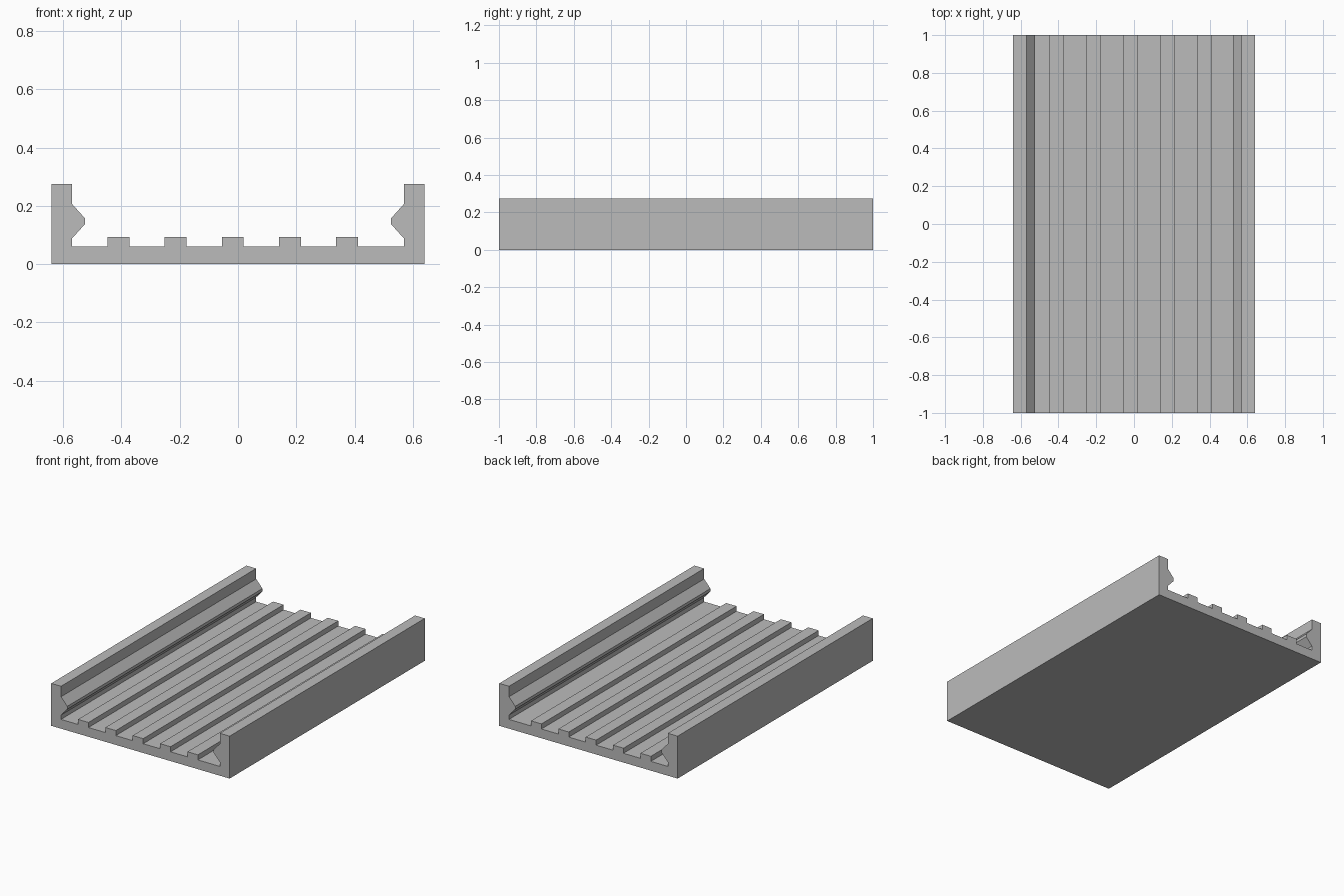
import bpy
import bmesh

cube = bpy.data.objects.get("Cube")
if cube:
    bpy.data.objects.remove(cube, do_unlink=True)

HALF_W, HALF_L, HEIGHT, FLOOR = 0.64, 1.0, 0.275, 0.06
WALL_IN, RIDGE_IN = 0.57, 0.525
RIB_TOP, RIB_W, RIB_PITCH, RIB_START, RIB_COUNT = 0.093, 0.075, 0.1963, -0.448, 5

# Single plain grey material
grey = bpy.data.materials.new("light_grey")
grey.use_nodes = True
colour = (0.5, 0.5, 0.5, 1)
grey.diffuse_color = colour
grey.node_tree.nodes["Principled BSDF"].inputs["Base Color"].default_value = colour


def wall(side):
    """Wall outline from the floor up to the outer top edge, with its ridge."""
    inner = [(WALL_IN, FLOOR), (WALL_IN, 0.088), (RIDGE_IN, 0.138),
             (RIDGE_IN, 0.157), (WALL_IN, 0.207), (WALL_IN, HEIGHT),
             (HALF_W, HEIGHT)]
    return [(side * x, z) for x, z in inner]


# Channel cross-section: base, left wall, ribbed floor, right wall
profile = [(-HALF_W, 0), (HALF_W, 0)] + wall(1)[::-1]
for i in reversed(range(RIB_COUNT)):
    a = RIB_START + i * RIB_PITCH
    b = a + RIB_W
    profile += [(b, FLOOR), (b, RIB_TOP), (a, RIB_TOP), (a, FLOOR)]
profile += wall(-1)

# Extrude the cross-section along the length
bm = bmesh.new()
end = bm.faces.new([bm.verts.new((x, -HALF_L, z)) for x, z in profile])
extruded = bmesh.ops.extrude_face_region(bm, geom=[end], use_keep_orig=True)
moved = [v for v in extruded["geom"] if isinstance(v, bmesh.types.BMVert)]
bmesh.ops.translate(bm, verts=moved, vec=(0, 2 * HALF_L, 0))
bmesh.ops.recalc_face_normals(bm, faces=bm.faces)
mesh = bpy.data.meshes.new("ribbed_channel")
bm.to_mesh(mesh)
bm.free()
mesh.materials.append(grey)
channel = bpy.data.objects.new("ribbed_channel", mesh)
bpy.context.collection.objects.link(channel)
